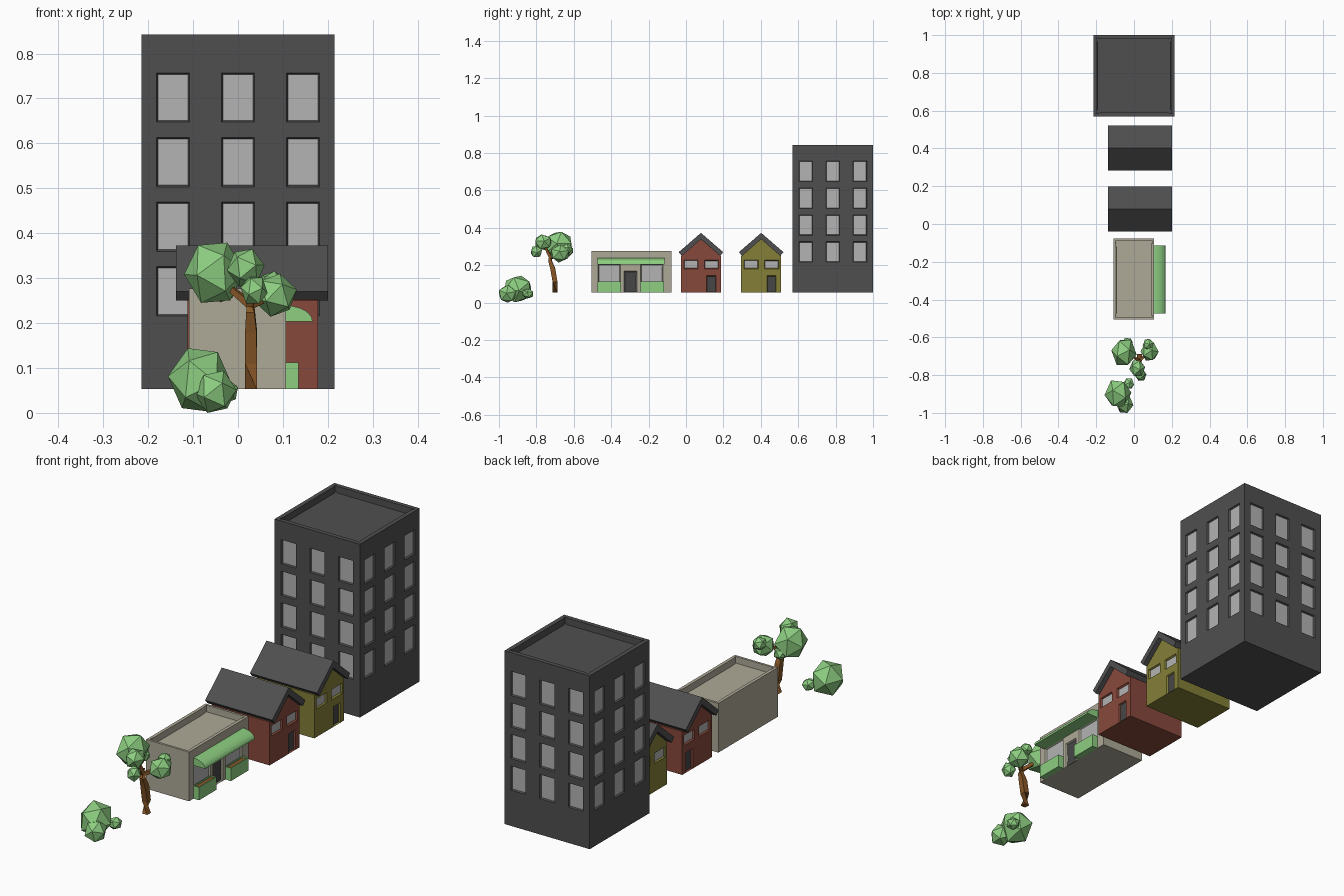
import bpy, bmesh, math, random
from mathutils import Vector, Euler

if "Cube" in bpy.data.objects:
    bpy.data.objects.remove(bpy.data.objects["Cube"])

random.seed(4)
BASE = 0.053   # ground level of the buildings


def material(name, rgb):
    m = bpy.data.materials.new(name)
    m.diffuse_color = [(c / 255) ** 2.2 for c in rgb] + [1]
    m.use_nodes = True
    m.node_tree.nodes["Principled BSDF"].inputs["Base Color"].default_value = m.diffuse_color
    return m


SLATE = material("slate", (80, 80, 80))
GLASS = material("glass", (178, 178, 178))
DARK = material("door_grey", (72, 72, 72))
STONE = material("stone", (172, 168, 150))
RED = material("red_wall", (134, 74, 62))
OLIVE = material("olive_wall", (130, 126, 58))
GREEN = material("green", (140, 205, 128))
BROWN = material("brown", (134, 88, 44))


def finish(bm, name, *mats):
    me = bpy.data.meshes.new(name)
    bmesh.ops.recalc_face_normals(bm, faces=bm.faces)
    bm.to_mesh(me)
    bm.free()
    for m in mats:
        me.materials.append(m)
    ob = bpy.data.objects.new(name, me)
    bpy.context.collection.objects.link(ob)
    return ob


def prism(pts, axis, lo, hi):
    """Extrude a 2D profile along x (0: pts are y,z) or y (1: pts are x,z)."""
    bm = bmesh.new()

    def co(p, t):
        return (t, p[0], p[1]) if axis == 0 else (p[0], t, p[1])
    face = bm.faces.new([bm.verts.new(co(p, lo)) for p in pts])
    ext = bmesh.ops.extrude_face_region(bm, geom=[face])
    offset = Vector((0, 0, 0))
    offset[axis] = hi - lo
    bmesh.ops.translate(bm, vec=offset,
                        verts=[v for v in ext["geom"] if isinstance(v, bmesh.types.BMVert)])
    bmesh.ops.recalc_face_normals(bm, faces=bm.faces)
    return bm


def box(x0, x1, y0, y1, z0, z1):
    return prism([(y0, z0), (y1, z0), (y1, z1), (y0, z1)], 0, x0, x1)


def sink_top(bm, rim, depth, mat=0):
    """Recess the top face behind a rim."""
    bm.normal_update()
    top = [f for f in bm.faces if f.normal.z > 0.9]
    bmesh.ops.inset_region(bm, faces=top, thickness=rim, depth=0)
    bmesh.ops.inset_region(bm, faces=top, thickness=0.0005, depth=-depth)
    for f in top:
        f.material_index = mat


def cut(bm, axis, value):
    co, no = Vector((0, 0, 0)), Vector((0, 0, 0))
    co[axis], no[axis] = value, 1
    bmesh.ops.bisect_plane(bm, geom=bm.verts[:] + bm.edges[:] + bm.faces[:],
                           plane_co=co, plane_no=no)


def openings(bm, rects, signs=(-1, 1)):
    """Sunk windows and doors: (wall axis, lo, hi, z lo, z hi, material index)."""
    for axis in (0, 1):
        for v in sorted({round(v, 4) for r in rects if r[0] == axis for v in r[1:3]}):
            cut(bm, 1 - axis, v)
    for v in sorted({round(v, 4) for r in rects for v in r[3:5]}):
        cut(bm, 2, v)
    bm.normal_update()
    picks = []
    for axis, lo, hi, z0, z1, mat in rects:
        for s in signs:
            picks.append(([f for f in bm.faces if f.normal[axis] * s > 0.9
                           and lo < f.calc_center_median()[1 - axis] < hi
                           and z0 < f.calc_center_median().z < z1], mat))
    for faces, mat in picks:
        if faces:
            bmesh.ops.inset_region(bm, faces=faces, thickness=0.005, depth=-0.007)
            for f in faces:
                f.material_index = mat


# Tower block, with windows on all four sides and a sunk roof
bm = box(-0.215, 0.215, 0.57, 1.0, BASE, 0.842)
rects = [(axis, mid + c * 0.1445 - 0.037, mid + c * 0.1445 + 0.037,
          0.216 + r * 0.1437, 0.326 + r * 0.1437, 1)
         for axis, mid in ((0, 0.785), (1, 0)) for c in (-1, 0, 1) for r in range(4)]
openings(bm, rects)
sink_top(bm, 0.02, 0.03)
finish(bm, "tower_block", SLATE, GLASS)

# Two gabled houses
for label, y, wall in (("red", 0.08, RED), ("olive", 0.402, OLIVE)):
    bm = prism([(y - 0.107, BASE), (y + 0.107, BASE), (y + 0.107, 0.25),
                (y, 0.343), (y - 0.107, 0.25)], 0, -0.112, 0.178)
    openings(bm, [(0, y - 0.092, y - 0.015, 0.181, 0.228, 1),
                  (0, y + 0.018, y + 0.094, 0.181, 0.228, 1),
                  (0, y + 0.03, y + 0.08, BASE, 0.144, 2)])
    finish(bm, label + "_house_walls", wall, GLASS, DARK)
    roof = [(y, 0.373), (y + 0.119, 0.27), (y + 0.102, 0.25),
            (y, 0.339), (y - 0.102, 0.25), (y - 0.119, 0.27)]
    finish(prism(roof, 0, -0.138, 0.2), label + "_house_roof", SLATE)

# Flat-roofed shop
bm = box(-0.109, 0.107, -0.505, -0.077, BASE, 0.277)
openings(bm, [(0, -0.47, -0.351, 0.09, 0.205, 1),
              (0, -0.242, -0.123, 0.09, 0.205, 1),
              (0, -0.331, -0.262, BASE, 0.168, 2)], signs=(1,))
sink_top(bm, 0.015, 0.03)
finish(bm, "shop_walls", STONE, GLASS, DARK)

# Rounded awning over the shop front
arc = [(0.105 + 0.061 * math.cos(a), 0.204 + 0.035 * math.sin(a))
       for a in (i * math.pi / 12 for i in range(7))]
finish(prism([(0.105, 0.204)] + arc, 1, -0.473, -0.115), "shop_awning", GREEN)

# Planters under the shop windows
for i, y in enumerate((-0.473, -0.244)):
    bm = box(0.105, 0.135, y, y + 0.126, BASE, 0.112)
    sink_top(bm, 0.005, 0.006, mat=1)
    finish(bm, f"planter_{i + 1}", GREEN, BROWN)


def blob(name, x, y, z, r):
    """Faceted leaf clump fitted to radius r."""
    bm = bmesh.new()
    bmesh.ops.create_icosphere(bm, subdivisions=1, radius=1)
    rot = Euler([random.uniform(0, 6.28) for _ in range(3)]).to_matrix()
    bmesh.ops.rotate(bm, matrix=rot, verts=bm.verts)
    size = [max(abs(v.co[k]) for v in bm.verts) for k in range(3)]
    bmesh.ops.scale(bm, vec=[r / s for s in size], verts=bm.verts)
    bmesh.ops.translate(bm, vec=(x, y, z), verts=bm.verts)
    finish(bm, name, GREEN)


def limb(name, path, radii):
    """Tapered four-sided branch along a path."""
    bm = bmesh.new()
    pts = [Vector(p) for p in path]
    rings = []
    for i, (p, r) in enumerate(zip(pts, radii)):
        d = pts[min(i + 1, len(pts) - 1)] - pts[max(i - 1, 0)]
        q = d.to_track_quat('Z', 'Y')
        rings.append([bm.verts.new(p + q @ Vector((sx * r, sy * r, 0)))
                      for sx, sy in ((-1, -1), (1, -1), (1, 1), (-1, 1))])
    for a, b in zip(rings, rings[1:]):
        for k in range(4):
            bm.faces.new((a[k], a[k - 1], b[k - 1], b[k]))
    bm.faces.new(rings[0])
    bm.faces.new(rings[-1])
    finish(bm, name, BROWN)


# Tree trunk and branches
limb("tree_trunk", [(0.029, -0.7, BASE), (0.029, -0.7, 0.11), (0.029, -0.712, 0.18),
                    (0.028, -0.727, 0.225), (0.028, -0.722, 0.265)],
     [0.013, 0.013, 0.013, 0.009, 0.006])
fork = (0.028, -0.723, 0.24)
for i, tip in enumerate([(-0.045, -0.68, 0.3), (0.02, -0.76, 0.31), (0.08, -0.68, 0.262)]):
    limb(f"tree_branch_{i + 1}", [fork, tip], [0.008, 0.005])

# Leaf clumps of the tree
for i, c in enumerate([(-0.053, -0.68, 0.312, 0.067), (0.017, -0.764, 0.323, 0.042),
                       (0.083, -0.675, 0.262, 0.048), (0.036, -0.8, 0.273, 0.03),
                       (-0.035, -0.632, 0.275, 0.029), (0.075, -0.637, 0.287, 0.029)]):
    blob(f"tree_leaves_{i + 1}", *c)

# Bush
for i, c in enumerate([(-0.085, -0.899, 0.073, 0.071), (-0.05, -0.953, 0.047, 0.047),
                       (-0.027, -0.845, 0.048, 0.027)]):
    blob(f"bush_leaves_{i + 1}", *c)
